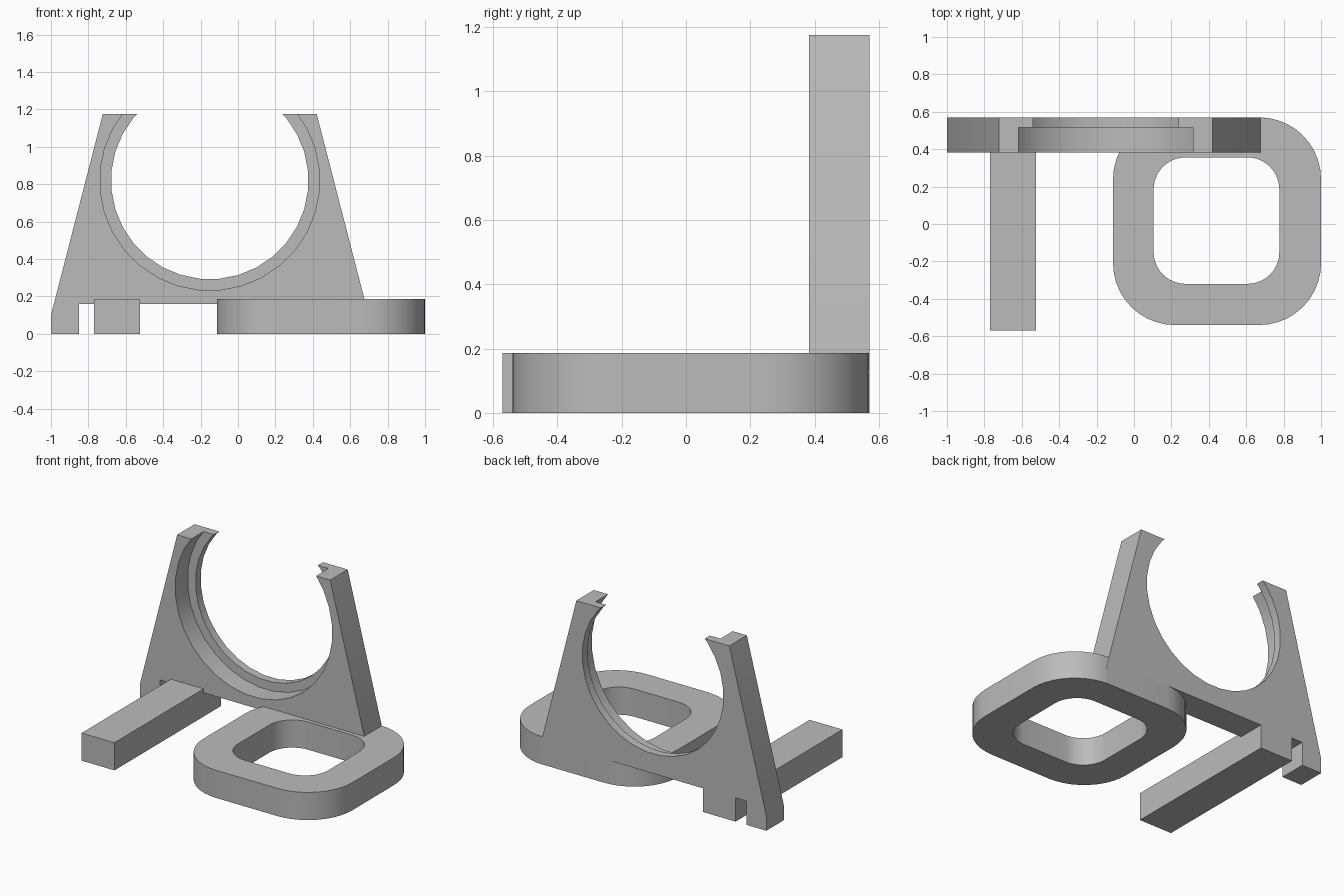
import bpy, bmesh
from math import sin, cos, pi, radians
from mathutils import Vector

cube = bpy.data.objects.get("Cube")
if cube:
    bpy.data.objects.remove(cube, do_unlink=True)

GREY = (0.5, 0.5, 0.5, 1)
grey = bpy.data.materials.new("plain grey")
grey.use_nodes = True
grey.diffuse_color = GREY
grey.node_tree.nodes["Principled BSDF"].inputs["Base Color"].default_value = GREY


def prism(name, points, depth):
    """Extrude a closed outline of 3D points along the depth vector."""
    bm = bmesh.new()
    face = bm.faces.new([bm.verts.new(p) for p in points])
    grown = bmesh.ops.extrude_face_region(bm, geom=[face], use_keep_orig=True)
    moved = [v for v in grown["geom"] if isinstance(v, bmesh.types.BMVert)]
    bmesh.ops.translate(bm, verts=moved, vec=Vector(depth))
    bmesh.ops.recalc_face_normals(bm, faces=bm.faces)
    mesh = bpy.data.meshes.new(name)
    bm.to_mesh(mesh)
    bm.free()
    mesh.materials.append(grey)
    obj = bpy.data.objects.new(name, mesh)
    bpy.context.collection.objects.link(obj)
    return obj


def select(obj):
    bpy.ops.object.select_all(action="DESELECT")
    obj.select_set(True)
    bpy.context.view_layer.objects.active = obj


def cut(obj, cutter):
    """Subtract the cutter, then discard it."""
    mod = obj.modifiers.new("cut", "BOOLEAN")
    mod.operation, mod.solver, mod.object = "DIFFERENCE", "EXACT", cutter
    select(obj)
    bpy.ops.object.modifier_apply(modifier=mod.name)
    bpy.data.objects.remove(cutter, do_unlink=True)


def smooth(obj):
    select(obj)
    bpy.ops.object.shade_smooth_by_angle(angle=radians(30))


def rounded_rect(x0, x1, y0, y1, r, z, steps=10):
    """Rounded rectangle outline, counter-clockwise."""
    corners = [(x1 - r, y1 - r), (x0 + r, y1 - r), (x0 + r, y0 + r), (x1 - r, y0 + r)]
    pts = []
    for i, (cx, cy) in enumerate(corners):
        for k in range(steps + 1):
            a = (i + k / steps) * pi / 2
            pts.append((cx + r * cos(a), cy + r * sin(a), z))
    return pts


def disc(radius, y, sides=32):
    angles = [2 * pi * (i + 0.5) / sides for i in range(sides)]
    return [(MID + radius * cos(a), y, 0.82 + radius * sin(a)) for a in angles]


# Upright plate: mirrored half outline with a foot at each end
MID, FRONT, BACK = -0.151, 0.383, 0.57
half = [(0.70, 0.16), (0.70, 0), (0.849, 0), (0.849, 0.10), (0.572, 1.175)]
outline = [(MID + x, FRONT, z) for x, z in half]
outline += [(MID - x, FRONT, z) for x, z in reversed(half)]
plate = prism("upright_plate", outline, (0, BACK - FRONT, 0))

# Round opening with a wider recess on the front side
cut(plate, prism("opening_cutter", disc(0.528, 0.2), (0, 0.6, 0)))
cut(plate, prism("recess_cutter", disc(0.588, 0.2), (0, 0.315, 0)))
smooth(plate)

# Rounded square ring lying on the ground
ring = prism("base_ring", rounded_rect(-0.112, 1, -0.54, BACK, 0.33, 0), (0, 0, 0.187))
cut(ring, prism("ring_cutter", rounded_rect(0.105, 0.777, -0.32, 0.356, 0.17, -0.1), (0, 0, 0.5)))
smooth(ring)

# Straight foot bar running front to back
prism("foot_bar", [(-0.77, -BACK, 0), (-0.525, -BACK, 0), (-0.525, BACK, 0), (-0.77, BACK, 0)],
      (0, 0, 0.187))
